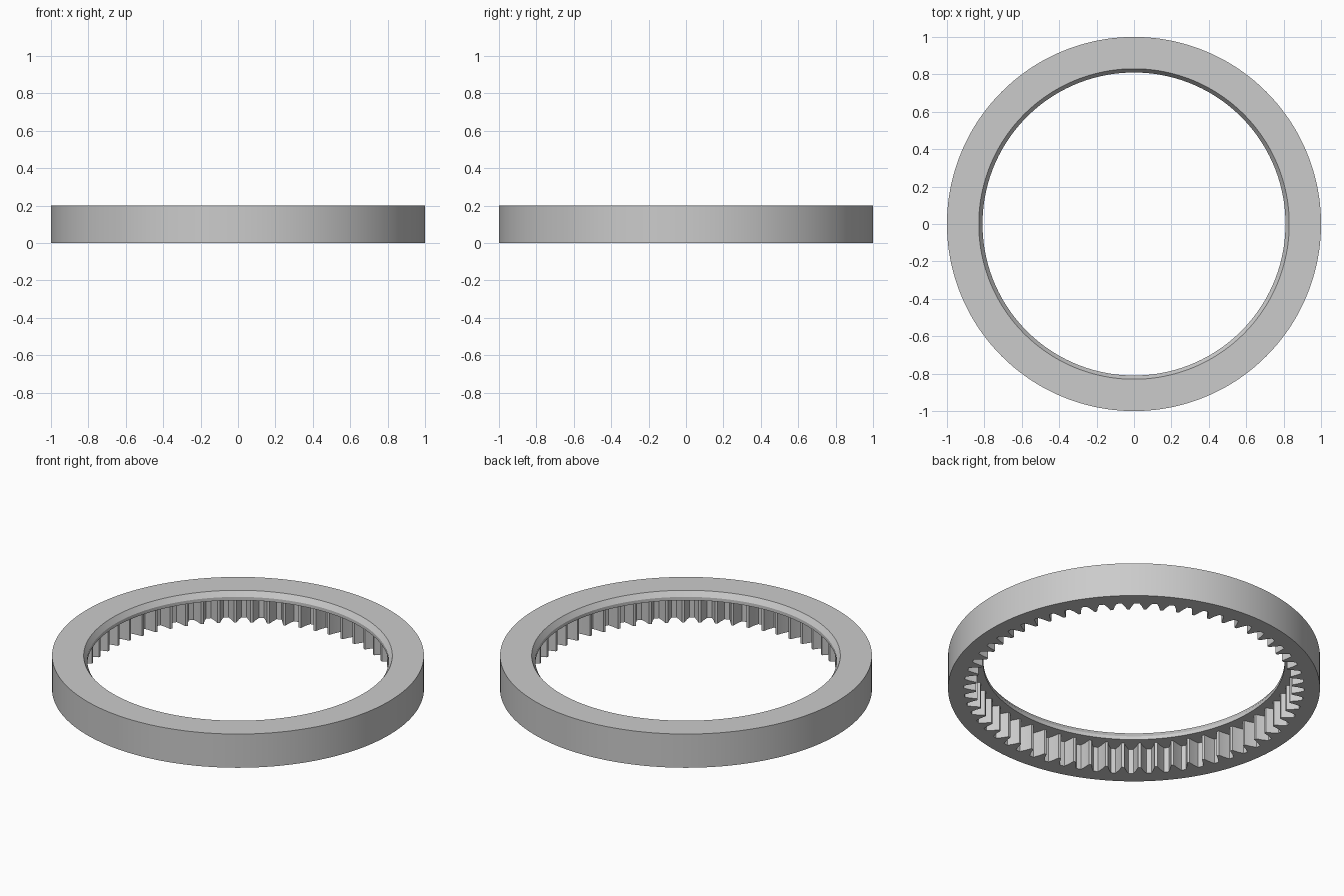
import bpy, bmesh
from math import cos, sin, pi

cube = bpy.data.objects.get("Cube")
if cube:
    bpy.data.objects.remove(cube)

TEETH = 60
TIP, ROOT = 0.85, 0.915          # inner and outer radius of the teeth
HEIGHT, LEDGE = 0.2, 0.15        # ring height, underside of the lip

# One tooth pitch: (fraction of the pitch, radius)
TOOTH = [(0.0, ROOT), (0.14, ROOT), (0.29, 0.885), (0.42, TIP),
         (0.58, TIP), (0.71, 0.885), (0.86, ROOT)]
outline = [((i + f - 0.5) * 2 * pi / TEETH, r) for i in range(TEETH) for f, r in TOOTH]

grey = bpy.data.materials.new("light grey")
grey.use_nodes = True
colour = (0.6, 0.6, 0.6, 1)
grey.diffuse_color = colour
grey.node_tree.nodes["Principled BSDF"].inputs["Base Color"].default_value = colour

bm = bmesh.new()


def add_loop(z, radius=None):
    """Loop at height z: a circle, or the toothed outline without a radius."""
    return [bm.verts.new(((radius or r) * cos(a), (radius or r) * sin(a), z))
            for a, r in outline]


# Cross-section: outer wall, top, chamfered lip, ledge, teeth, underside
loops = [add_loop(0, 1), add_loop(HEIGHT, 1), add_loop(HEIGHT, 0.83),
         add_loop(0.17, 0.81), add_loop(LEDGE, 0.81), add_loop(LEDGE), add_loop(0)]
count = len(outline)
for k, low in enumerate(loops):
    high = loops[(k + 1) % len(loops)]
    for i in range(count):
        j = (i + 1) % count
        bm.faces.new((low[i], low[j], high[j], high[i]))
bmesh.ops.recalc_face_normals(bm, faces=bm.faces)

mesh = bpy.data.meshes.new("internal_gear_ring")
bm.to_mesh(mesh)
bm.free()
mesh.materials.append(grey)
ring = bpy.data.objects.new("internal_gear_ring", mesh)
bpy.context.collection.objects.link(ring)

# Smooth round walls, sharp rims and tooth edges
bpy.context.view_layer.objects.active = ring
ring.select_set(True)
bpy.ops.object.shade_smooth_by_angle(angle=0.4)
